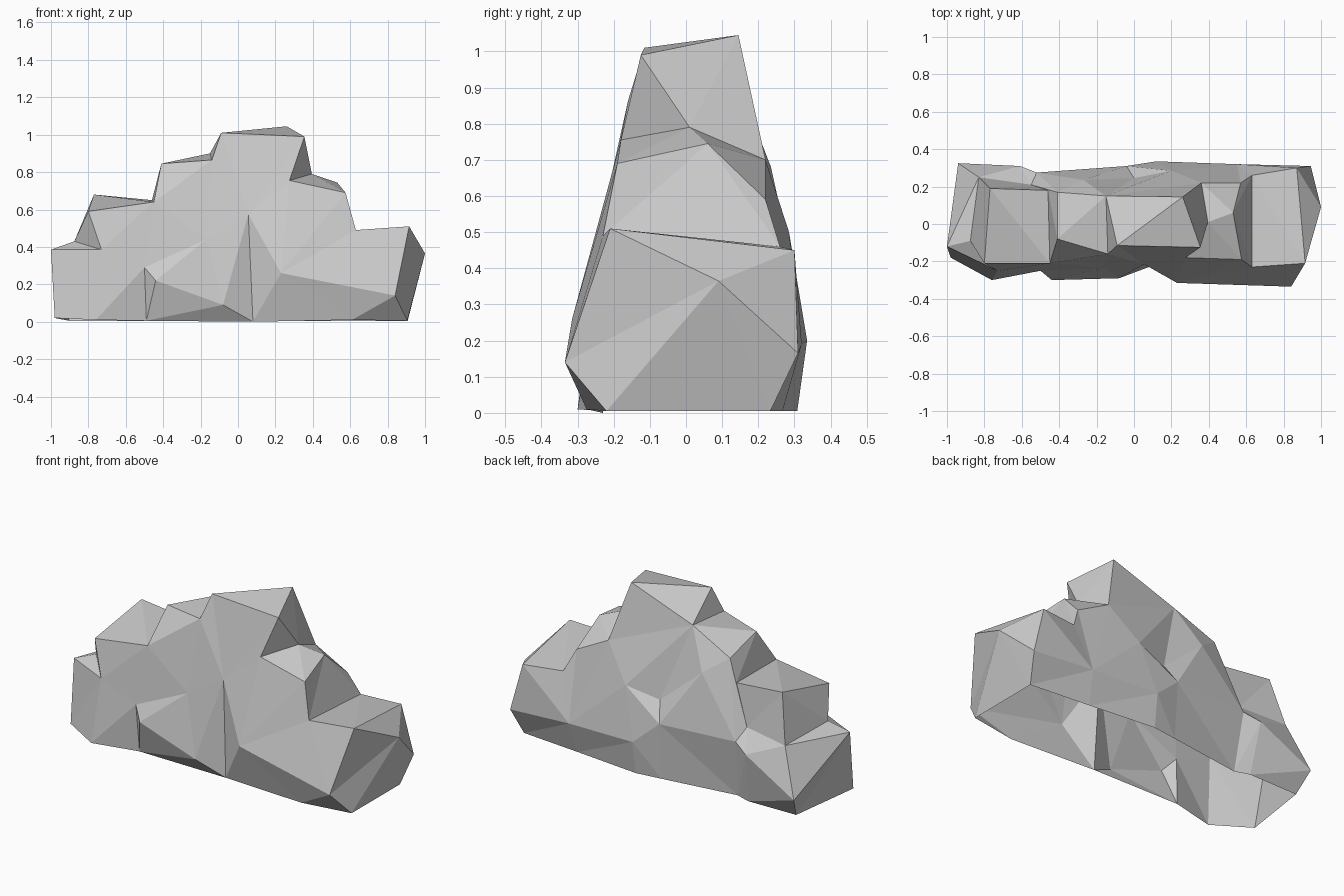
import bpy, bmesh
from mathutils import Vector

if "Cube" in bpy.data.objects:
    bpy.data.objects.remove(bpy.data.objects["Cube"])

# Ridge lines of the rock, each running left to right
back_shelf = [(-.83, .25, .40), (-.55, .21, .42), (-.41, .17, .78), (-.27, .235, .68), (0, .245, .45),
              (.2, .285, .5), (.36, .22, .70), (.57, .22, .59), (.63, .26, .46), (.87, .3, .45)]
front_rim = [(-1, -.12, .385), (-.875, -.09, .43), (-.8, -.21, .59), (-.45, -.21, .64),
             (-.14, -.16, .865), (-.09, -.115, 1.01), (.355, -.125, .99), (.275, -.18, .755),
             (.575, -.19, .69), (.63, -.23, .49), (.915, -.21, .51)]
back_rim = [front_rim[1], (-.77, .19, .68), (-.46, .18, .65), (-.41, -.08, .845), (-.15, .15, .9),
            (.26, .145, 1.045), (.395, .01, .79), (.53, .06, .745)] + back_shelf[-2:]
front_bulge = front_rim[:1] + [(-.73, -.25, .385), (-.5, -.25, .29), (-.17, -.235, .44),
                               (.055, -.215, .575), (.23, -.315, .26), (.84, -.335, .14)]
front_foot = [(-.98, -.18, .02), (-.76, -.3, .01), (-.49, -.23, .005), (-.44, -.3, .22),
              (-.08, -.29, .09), (.08, -.23, 0), (.61, -.275, .01), (.905, -.22, .005)]
back_bulge = [(-.94, .325, .13), (-.61, .31, .31), (-.52, .275, .35), (-.04, .31, .34), (.12, .335, .2),
              (.55, .32, .19), (.945, .31, .165)]
back_foot = [(x * .96, y - .02 - .06 * abs(x), .005) for x, y, z in back_bulge]
right_tip = (1, .09, .365)

bm = bmesh.new()
verts = {}


def vert(p):
    if p not in verts:
        verts[p] = bm.verts.new(p)
    return verts[p]


def tri(*pts):
    vs = [vert(p) for p in pts]
    if len(set(vs)) == 3 and not bm.faces.get(vs):
        bm.faces.new(vs)


def zip_lines(a, b, upright=0):
    """Triangulate between two lines with the shortest (or most upright) cross edges."""
    best = {}
    for i in range(len(a)):
        for j in range(len(b)):
            d = (Vector(a[i]) - Vector(b[j])).length + upright * abs(a[i][0] - b[j][0])
            prev = [(best[k][0], k) for k in ((i - 1, j), (i, j - 1)) if k in best]
            cost, key = min(prev) if prev else (0, None)
            best[i, j] = (cost + d, key)
    key = (len(a) - 1, len(b) - 1)
    while best[key][1]:
        (i, j), (pi, pj) = key, best[key][1]
        tri(a[i], b[j], a[pi] if pi != i else b[pj])
        key = (pi, pj)


# Skin from front foot over the top to back foot; the underside stays open
rings = [front_foot, front_bulge, front_rim, back_rim, back_shelf, back_bulge, back_foot]
for line, nxt in zip(rings, rings[1:]):
    zip_lines(line, nxt, 2 if line is front_foot else 0)
# Left and right end caps
for line, nxt in zip(rings, rings[1:] + rings[:1]):
    tri(front_rim[0], line[0], nxt[0])
    tri(right_tip, line[-1], nxt[-1])
# Undercut below the front bulge
tri(*front_foot[2:5])
tri(front_foot[2], front_foot[4], front_foot[5])

bmesh.ops.recalc_face_normals(bm, faces=bm.faces)
mesh = bpy.data.meshes.new("rock_formation")
bm.to_mesh(mesh)
bm.free()
rock = bpy.data.objects.new("rock_formation", mesh)
bpy.context.collection.objects.link(rock)
